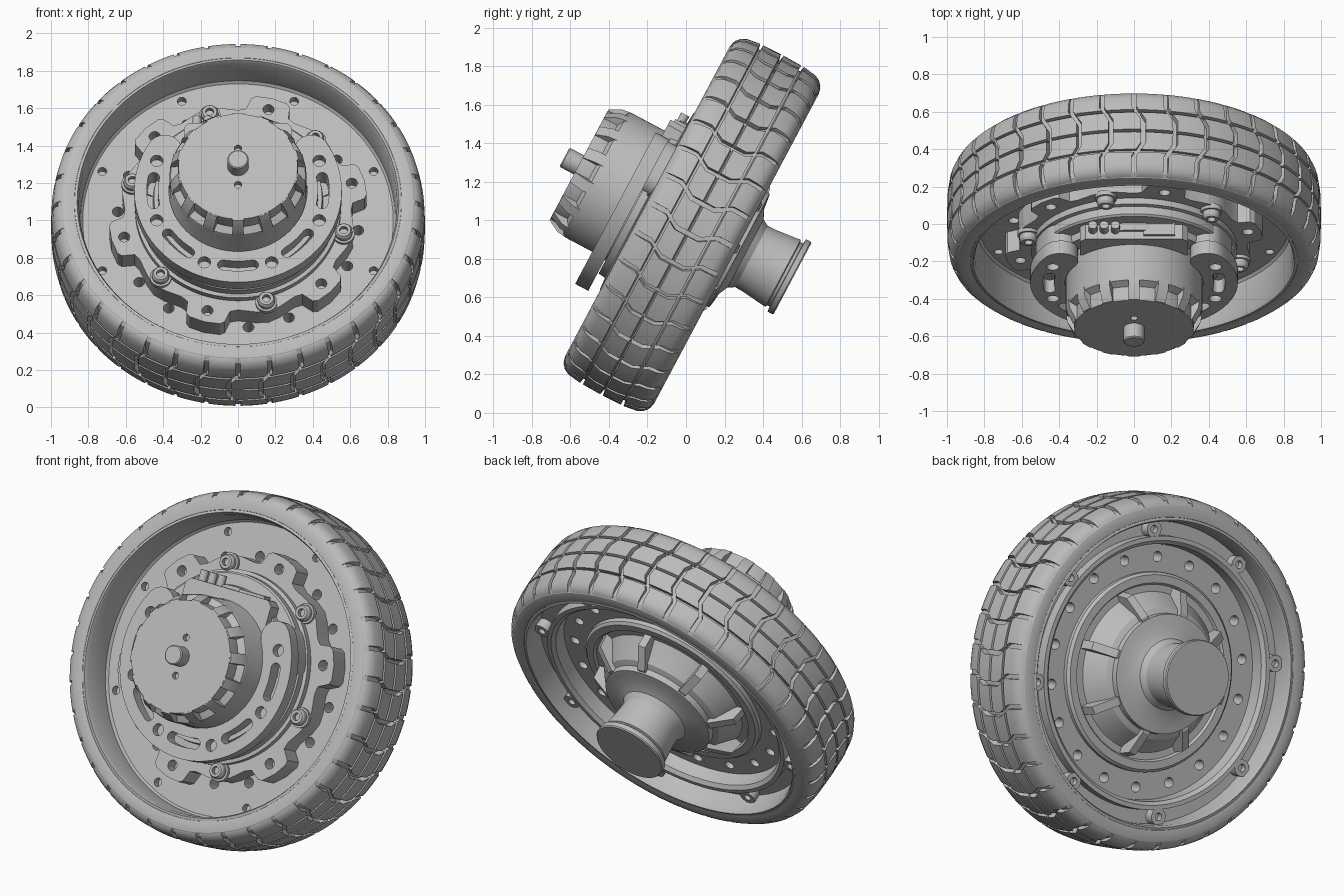
import bpy, bmesh
from math import sin, cos, radians, pi
from mathutils import Matrix

old = bpy.data.objects.get("Cube")
if old:
    bpy.data.objects.remove(old, do_unlink=True)

# Wheel is built around local z (front = +z), then tilted into place
PLACE = Matrix.Translation((0, 0.031, 0.976)) @ Matrix.Rotation(radians(62), 4, 'X')

grey = bpy.data.materials.new("plain_grey")
grey.use_nodes = True
grey.diffuse_color = (0.5, 0.5, 0.5, 1)
grey.node_tree.nodes["Principled BSDF"].inputs["Base Color"].default_value = (0.5, 0.5, 0.5, 1)


def polar(r, deg):
    return (r * cos(radians(deg)), r * sin(radians(deg)))


def circle(center, r, n=20):
    return [(center[0] + r * cos(2 * pi * i / n), center[1] + r * sin(2 * pi * i / n)) for i in range(n)]


def arc_slot(R, a0, a1, w, n=12):
    """Curved slot outline with round ends."""
    pts = [polar(R + w, a0 + (a1 - a0) * i / n) for i in range(n + 1)]
    c = polar(R, a1)
    pts += [(c[0] + p[0], c[1] + p[1]) for p in (polar(w, a1 + 180 * i / 8) for i in range(1, 8))]
    pts += [polar(R - w, a1 + (a0 - a1) * i / n) for i in range(n + 1)]
    c = polar(R, a0)
    pts += [(c[0] + p[0], c[1] + p[1]) for p in (polar(w, a0 + 180 + 180 * i / 8) for i in range(1, 8))]
    return pts


def add_prism(bm, pts, z0, z1, mat=None):
    lo = [bm.verts.new((x, y, z0)) for x, y in pts]
    hi = [bm.verts.new((x, y, z1)) for x, y in pts]
    bm.faces.new(lo[::-1])
    bm.faces.new(hi)
    for i in range(len(pts)):
        j = (i + 1) % len(pts)
        bm.faces.new((lo[i], lo[j], hi[j], hi[i]))
    if mat:
        bmesh.ops.transform(bm, matrix=mat, verts=lo + hi)


def add_lathe(bm, profile, seg=96, closed=False, offset=(0, 0)):
    rings = []
    for r, z in profile:
        if r == 0:
            rings.append([bm.verts.new((offset[0], offset[1], z))] * seg)
        else:
            rings.append([bm.verts.new((x, y, z)) for x, y in circle(offset, r, seg)])
    pairs = list(zip(rings, rings[1:])) + ([(rings[-1], rings[0])] if closed else [])
    for a, b in pairs:
        for i in range(seg):
            j = (i + 1) % seg
            quad = list(dict.fromkeys((a[i], a[j], b[j], b[i])))
            bm.faces.new(quad)


def make(name, bm):
    bmesh.ops.recalc_face_normals(bm, faces=bm.faces)
    me = bpy.data.meshes.new(name)
    bm.to_mesh(me)
    bm.free()
    ob = bpy.data.objects.new(name, me)
    bpy.context.collection.objects.link(ob)
    return ob


def finish(name, bm, cuts=()):
    """Create the part, drill the (outline, z0, z1) cuts, shade and place it."""
    ob = make(name, bm)
    bpy.ops.object.select_all(action='DESELECT')
    ob.select_set(True)
    bpy.context.view_layer.objects.active = ob
    if cuts:
        cb = bmesh.new()
        for pts, z0, z1 in cuts:
            add_prism(cb, pts, z0, z1)
        cutter = make(name + "_cutter", cb)
        cutter.hide_render = True
        mod = ob.modifiers.new("holes", 'BOOLEAN')
        mod.operation = 'DIFFERENCE'
        mod.solver = 'EXACT'
        mod.object = cutter
        bpy.ops.object.modifier_apply(modifier=mod.name)
        bpy.data.objects.remove(cutter, do_unlink=True)
    ob.data.materials.clear()
    ob.data.materials.append(grey)
    ob.data.transform(PLACE)
    bpy.ops.object.shade_smooth_by_angle(angle=radians(30))
    return ob


def lathe(name, profile, cuts=(), **kw):
    bm = bmesh.new()
    add_lathe(bm, profile, **kw)
    return finish(name, bm, cuts)


# Tyre carcass
side = [(0.86, 0.24), (0.875, 0.258), (0.91, 0.262), (0.94, 0.255), (0.96, 0.235), (0.968, 0.2)]
lathe("tyre_carcass", side + [(r, -z) for r, z in side[::-1]], closed=True, seg=144)

# Tread blocks: four columns, parted by waved cross grooves
CROWN = [(0, 1.0), (0.13, 0.997), (0.2, 0.987), (0.23, 0.973), (0.25, 0.95), (0.262, 0.91)]
WAVE = [(0, 0.05), (0.07, 0.05), (0.15, 0), (0.3, 0)]


def lookup(table, s):
    for (a, va), (b, vb) in zip(table, table[1:]):
        if s <= b:
            return va + (vb - va) * (s - a) / (b - a)
    return table[-1][1]


tread = bmesh.new()
PITCH, GAP, ACROSS = 36, 0.026, 4
columns = [[0.008, 0.07, 0.112], [0.128, 0.15, 0.2, 0.23, 0.25, 0.261]]
for k in range(PITCH):
    for col in columns:
        for sign in (1, -1):
            def grid(depth):
                rows = []
                for s in col:
                    r = lookup(CROWN, s)
                    row = []
                    for i in range(ACROSS + 1):
                        a = 2 * pi * k / PITCH + GAP / 2 + (2 * pi / PITCH - GAP) * i / ACROSS
                        a = pi / 2 - a - lookup(WAVE, s)
                        q = r - depth
                        row.append(tread.verts.new((q * cos(a), q * sin(a), sign * (s - depth * 0.2))))
                    rows.append(row)
                return rows
            top, low = grid(0), grid(0.04)
            n = len(col)
            for g in (top, low):
                for j in range(n - 1):
                    for i in range(ACROSS):
                        tread.faces.new((g[j][i], g[j][i + 1], g[j + 1][i + 1], g[j + 1][i]))
            for j in (0, n - 1):
                for i in range(ACROSS):
                    tread.faces.new((top[j][i], top[j][i + 1], low[j][i + 1], low[j][i]))
            for i in (0, ACROSS):
                for j in range(n - 1):
                    tread.faces.new((top[j][i], top[j + 1][i], low[j + 1][i], low[j][i]))
finish("tyre_tread", tread)

# Rim with disc, through holes and rim screw holes
rim_cuts = [(circle(polar(0.645, 15 + 20 * k), 0.029), -0.3, 0.3) for k in range(18)]
rim_cuts += [(circle(polar(0.785, 22.5 + 45 * k), 0.024), 0.0, 0.1) for k in range(8)]
lathe("rim", [(0, 0.045), (0.83, 0.045), (0.842, 0.06), (0.85, 0.24), (0.86, 0.26), (0.88, 0.255),
              (0.9, 0.2), (0.9, -0.2), (0.88, -0.255), (0.86, -0.26), (0.85, -0.24), (0.845, -0.13),
              (0.768, -0.13), (0.765, -0.19), (0.74, -0.19), (0.72, -0.17), (0.715, -0.09), (0, -0.09)], rim_cuts)

# Screw bosses in the rear channel of the rim
bosses = bmesh.new()
for k in range(8):
    add_lathe(bosses, [(0, -0.12), (0.048, -0.12), (0.048, -0.185), (0.022, -0.185), (0.022, -0.15), (0, -0.15)],
              seg=20, offset=polar(0.805, 22.5 + 45 * k))
finish("rear_rim_bosses", bosses)

# Lobed adapter plate
outline = []
for k in range(6):
    mid = 15 + 60 * k
    outline += [polar(r, mid + a) for a, r in
                ((-15, 0.605), (-11, 0.615), (-9, 0.68), (-7, 0.695), (0, 0.7), (7, 0.695), (9, 0.68),
                 (11, 0.615), (15, 0.605), (24, 0.625), (30, 0.635), (36, 0.625))]
plate = bmesh.new()
add_prism(plate, outline, 0.03, 0.17)
finish("adapter_plate", plate, [(circle(polar(0.63, 15 + 60 * k), 0.03), 0.09, 0.3) for k in range(6)])

# Plate screws with washers
screws = bmesh.new()
for k in range(6):
    add_lathe(screws, [(0, 0.2), (0.022, 0.2), (0.022, 0.228), (0.038, 0.228), (0.046, 0.215), (0.046, 0.188),
                       (0.058, 0.188), (0.058, 0.16), (0, 0.16)], seg=24, offset=polar(0.585, 45 + 60 * k))
finish("plate_screws", screws)

# Motor mounting base
lathe("motor_base", [(0, 0.31), (0.45, 0.31), (0.455, 0.27), (0.52, 0.265), (0.53, 0.255), (0.53, 0.21),
                     (0.55, 0.205), (0.55, 0.15), (0, 0.15)])

# Horseshoe flange with slots and bolt holes
flange = bmesh.new()
add_prism(flange, arc_slot(0.462, 148, 392, 0.093, 64), 0.315, 0.392)
flange_cuts = [(arc_slot(0.457, a - 10, a + 10, 0.03), 0.2, 0.5) for a in range(180, 361, 45)]
flange_cuts += [(circle(polar(0.47, 157.5 + 45 * k), 0.034), 0.34, 0.5) for k in range(6)]
finish("horseshoe_flange", flange, flange_cuts)
arms = bmesh.new()
for a in (148, 14):
    add_prism(arms, arc_slot(0.455, a, a + 18, 0.085), 0.2, 0.33)
finish("flange_arm_pads", arms, [(arc_slot(0.457, a - 10, a + 10, 0.03), 0.28, 0.5) for a in (180, 360)])

# Motor can, cap ribs and shaft
lathe("motor_can", [(0, 0.665), (0.318, 0.665), (0.322, 0.64), (0.322, 0.585), (0.36, 0.565), (0.366, 0.55),
                    (0.366, 0.36), (0.375, 0.34), (0.375, 0.28), (0, 0.28)],
      [(circle(polar(0.11, a), 0.02, 16), 0.63, 0.7) for a in (90, 270)])
ribs = bmesh.new()
for k in range(14):
    turn = Matrix.Rotation(2 * pi * (k + 0.5) / 14, 4, 'Z') @ Matrix.Rotation(pi / 2, 4, 'X')
    add_prism(ribs, [(0.3, 0.55), (0.366, 0.55), (0.36, 0.6), (0.325, 0.664), (0.3, 0.664)], -0.03, 0.03, turn)
finish("cap_ribs", ribs)
lathe("motor_shaft", [(0, 0.75), (0.05, 0.75), (0.056, 0.744), (0.056, 0.65), (0, 0.65)], seg=32)

# Cable terminal block above the motor
panel = bmesh.new()
add_prism(panel, [(-0.29, 0.25), (-0.29, 0.4), (-0.26, 0.43), (0.26, 0.43), (0.29, 0.4), (0.29, 0.25)], 0.24, 0.355)
add_prism(panel, [(0.05, 0.42), (0.05, 0.445), (0.22, 0.445), (0.22, 0.42)], 0.265, 0.335)
for x in (-0.22, -0.16, -0.1):
    add_prism(panel, circle((x, -0.3), 0.024, 16), 0.4, 0.49, Matrix.Rotation(-pi / 2, 4, 'X'))
finish("cable_terminal", panel)

# Rear hub bell and sleeve
lathe("rear_hub", [(0, -0.05), (0.56, -0.05), (0.56, -0.115), (0.545, -0.13), (0.5, -0.13), (0.49, -0.115),
                   (0.45, -0.115), (0.43, -0.14), (0.37, -0.23), (0.338, -0.245), (0.335, -0.28), (0.31, -0.285),
                   (0.25, -0.292), (0.2, -0.315), (0.18, -0.35), (0.182, -0.4), (0.197, -0.535), (0.185, -0.54),
                   (0.185, -0.555), (0.213, -0.558), (0.213, -0.585), (0.208, -0.592), (0, -0.592)])
webs = bmesh.new()
for k in range(8):
    turn = Matrix.Rotation(pi * k / 4, 4, 'Z') @ Matrix.Rotation(pi / 2, 4, 'X')
    add_prism(webs, [(0.3, -0.1), (0.3, -0.27), (0.35, -0.272), (0.45, -0.215), (0.475, -0.2), (0.49, -0.1)],
              -0.024, 0.024, turn)
finish("rear_hub_ribs", webs)
